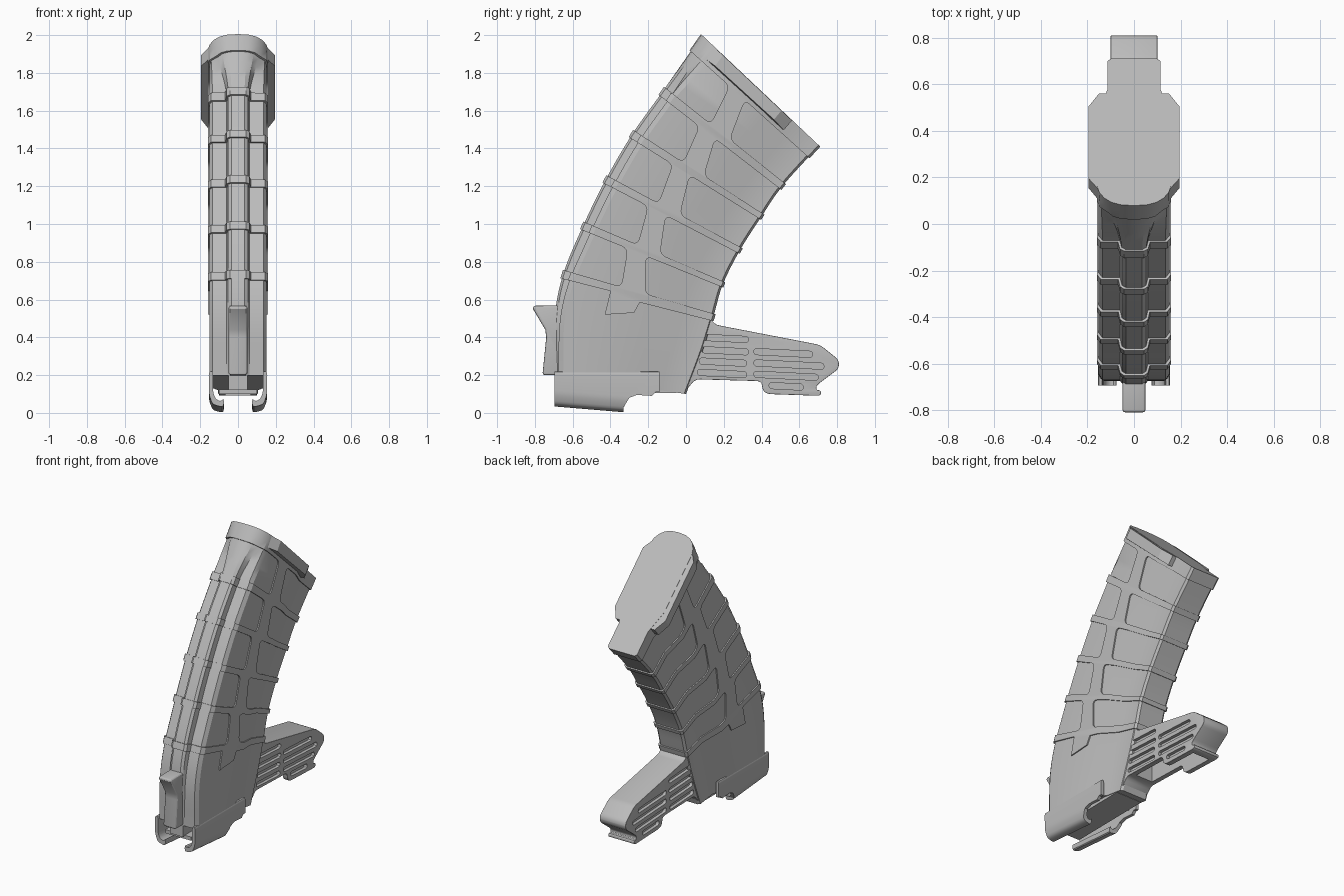
import bpy, bmesh
from math import radians
from mathutils import Vector

if "Cube" in bpy.data.objects:
    bpy.data.objects.remove(bpy.data.objects["Cube"])

grey = bpy.data.materials.new("matte grey")
grey.use_nodes = True
grey.diffuse_color = (0.5, 0.5, 0.5, 1)
grey.node_tree.nodes["Principled BSDF"].inputs["Base Color"].default_value = grey.diffuse_color


def loft(name, rings):
    """Closed skin through equal-length rings, capped at both ends."""
    bm = bmesh.new()
    rows = [[bm.verts.new(p) for p in ring] for ring in rings]
    n = len(rows[0])
    for a, b in zip(rows, rows[1:]):
        for i in range(n):
            j = (i + 1) % n
            bm.faces.new((a[i], a[j], b[j], b[i]))
    bm.faces.new(rows[0])
    bm.faces.new(rows[-1])
    bmesh.ops.recalc_face_normals(bm, faces=bm.faces)
    me = bpy.data.meshes.new(name)
    bm.to_mesh(me)
    bm.free()
    me.materials.append(grey)
    ob = bpy.data.objects.new(name, me)
    bpy.context.collection.objects.link(ob)
    return ob


def prism(name, outline, x0, x1):
    return loft(name, [[(x, y, z) for y, z in outline] for x in (x0, x1)])


def rounded(points, r, steps=4):
    """Polygon with every corner softened."""
    pts, out = [Vector(p) for p in points], []
    for i, p in enumerate(pts):
        ends = []
        for q in (pts[i - 1], pts[(i + 1) % len(pts)]):
            d = q - p
            ends.append(p + d.normalized() * min(r, d.length * 0.49))
        for k in range(steps + 1):
            u = k / steps
            out.append(ends[0] * (1 - u) ** 2 + p * 2 * u * (1 - u) + ends[1] * u * u)
    return out


def bake(ob):
    """Apply the modifier stack."""
    dg = bpy.context.evaluated_depsgraph_get()
    me = bpy.data.meshes.new_from_object(ob.evaluated_get(dg))
    ob.modifiers.clear()
    ob.data = me


def carve(ob, cutters):
    for c in cutters:
        m = ob.modifiers.new("cut", 'BOOLEAN')
        m.operation, m.solver, m.object = 'DIFFERENCE', 'EXACT', c
    bake(ob)
    for c in cutters:
        bpy.data.objects.remove(c)


def soften(ob, width):
    m = ob.modifiers.new("bevel", 'BEVEL')
    m.width, m.segments, m.angle_limit = width, 3, radians(60)
    bake(ob)


# Front and rear edge of the curved body at each rib line, bottom to top (y, z)
FRONT = [(-.69, .2), (-.695, .5), (-.65, .735), (-.545, .99), (-.425, 1.235),
         (-.285, 1.475), (-.125, 1.7), (.085, 2)]
REAR = [(0, .1), (.085, .32), (.145, .51), (.195, .68), (.285, .86),
        (.4, 1.04), (.51, 1.2), (.705, 1.415)]
TOP = len(FRONT) - 1


def along(path, t):
    i = min(int(t), TOP - 1)
    u = t - i
    p1, p2 = Vector(path[i]), Vector(path[i + 1])
    p0 = Vector(path[i - 1]) if i else 2 * p1 - p2
    p3 = Vector(path[i + 2]) if i + 2 <= TOP else 2 * p2 - p1
    return p1 + (p2 - p0) * u / 2 + (2 * p0 - 5 * p1 + 4 * p2 - p3) * u * u / 2 \
        + (3 * p1 - p0 - 3 * p2 + p3) * u ** 3 / 2


def at(s, t):
    return along(FRONT, t).lerp(along(REAR, t), s)


def section(t, grow):
    f, r = along(FRONT, t), along(REAR, t)
    length, d = (r - f).length, (r - f).normalized()
    step = .015 + .035 * min(t / 2.5, 1)
    spine = [(0, 0), (.035, 0), (.052, .012), (.06, step), (.135, step), (.152, step + .025)]
    nose = [(0, 0), (.05, .005), (.09, .02), (.12, .045), (.142, .08), (.152, .12)]
    m = max(0, t - TOP + 1)
    m = m * m * (3 - 2 * m)
    half = [(Vector(a).lerp(Vector(b), m) + Vector((grow if a[0] else 0, -grow)))
            for a, b in zip(spine, nose)]
    side = [(.152, .62, 0), (.105, .8, 0), (.105, .985, 1), (.09, 1, 1)]
    half += [Vector((x + grow, k * length + e * grow)) for x, k, e in side]
    ring = [(x, *(f + d * a)) for x, a in half]
    return ring + [(-x, y, z) for x, y, z in reversed(ring[1:])]


def body(name, t0, t1, grow, n):
    return loft(name, [section(t0 + (t1 - t0) * i / n, grow) for i in range(n + 1)])


# Inner body, and an outer sheath reduced to ribs and side strips
body("inner_body", 0, TOP - .01, 0, 48)
sheath = body("ribbed_sheath", 1.2, TOP, .008, 42)
border = [(-1, .8), (-.655, .71), (-.4, .645), (-.43, .52), (-.275, .53),
          (-.245, .585), (.14, .487), (.5, .39), (.5, 0), (-1, 0)]
cutters = [prism("border_cut", border, -.4, .4)]
for i in range(2, TOP):
    lo, hi = i + .08, i + (.92 if i < TOP - 1 else .72)
    for a, b, end in ((.38, .33, -.3), (.54, .46, 1.3)):
        quad = [at(a, lo), at(end, lo), at(end, hi), at(b, hi)]
        cutters.append(prism("pocket_cut", rounded(quad, .035), -.4, .4))
carve(sheath, cutters)


# Flared lips beside the top opening
def lip_ring(x, s0, s1, t0):
    corners = [(s0, t0), (s1, t0), (s1, TOP - .005), (s0, TOP - .005)]
    return [(x, *at(s, t)) for s, t in corners]


outer, inner = (.18, .68, TOP - .2), (.1, .77, TOP - .22)
loft("top_lips", [lip_ring(-.195, *outer), lip_ring(-.15, *inner),
                  lip_ring(.15, *inner), lip_ring(.195, *outer)])

# Front catch
catch = prism("front_catch", [(-.6, .57), (-.81, .567), (-.81, .55), (-.745, .44),
                              (-.74, .4), (-.76, .2), (-.6, .2)], -.05, .05)
soften(catch, .018)

# Curled rails under the body, scalloped towards the rear
hook = rounded([(.155, .22), (.154, .07), (.135, .015), (.075, 0), (.075, .05),
                (.09, .03), (.12, .045), (.132, .08), (.132, .22)], .02, 3)
scallop = [(-.34, -.1), (-.33, .03), (-.3, .08), (-.26, .095), (-.18, .09),
           (-.16, .11), (.1, .11), (.1, -.1)]
for side, label in ((1, "left"), (-1, "right")):
    rail = loft(label + "_bottom_rail",
                [[(side * x, y, z - (y + .34) * .083 * (z < .15)) for x, z in hook]
                 for y in (-.695, -.34, -.14)])
    carve(rail, [prism("scallop_cut", scallop, -.3, .3)])

# Floor plate held between the rails
prism("floor_plate", [(-.66, .1), (-.66, .125), (-.05, .125), (-.05, .105)], -.1, .1)
prism("floor_block", [(-.68, .12), (-.68, .22), (-.3, .22), (-.3, .12)], -.05, .05)

# Rear arm: hollow below, slotted on both sides
arm = prism("rear_arm", rounded(
    [(0, .53), (.13, .5), (.155, .467), (.71, .36), (.81, .28), (.81, .235), (.69, .145),
     (.69, .12), (.715, .12), (.715, .09), (.43, .1), (.405, .12), (.4, .168),
     (.05, .178), (0, .12)], .025, 3), -.1, .1)
soften(arm, .015)
cavity = [(.1, 0), (.1, .39), (.69, .3), (.74, .26), (.66, .18), (.66, 0)]
cutters = [prism("cavity_cut", cavity, -.065, .065)]
slots = [(.09, .33, .4), (.08, .33, .335), (.07, .32, .275), (.06, .32, .215),
         (.36, .67, .325), (.36, .73, .265), (.36, .7, .205), (.44, .62, .145)]
for y0, y1, z in slots:
    drop, r = (y1 - y0) * .05, .016
    shape = rounded([(y0, z - r), (y1, z - drop - r), (y1, z - drop + r), (y0, z + r)], r)
    for side in (1, -1):
        cutters.append(prism("slot_cut", shape, side * .078, side * .2))
carve(arm, cutters)

# Smooth shading with crisp edges
bpy.ops.object.select_all(action='DESELECT')
for ob in bpy.context.collection.objects:
    if ob.type == 'MESH':
        ob.select_set(True)
        bpy.context.view_layer.objects.active = ob
bpy.ops.object.shade_smooth_by_angle(angle=radians(25))
